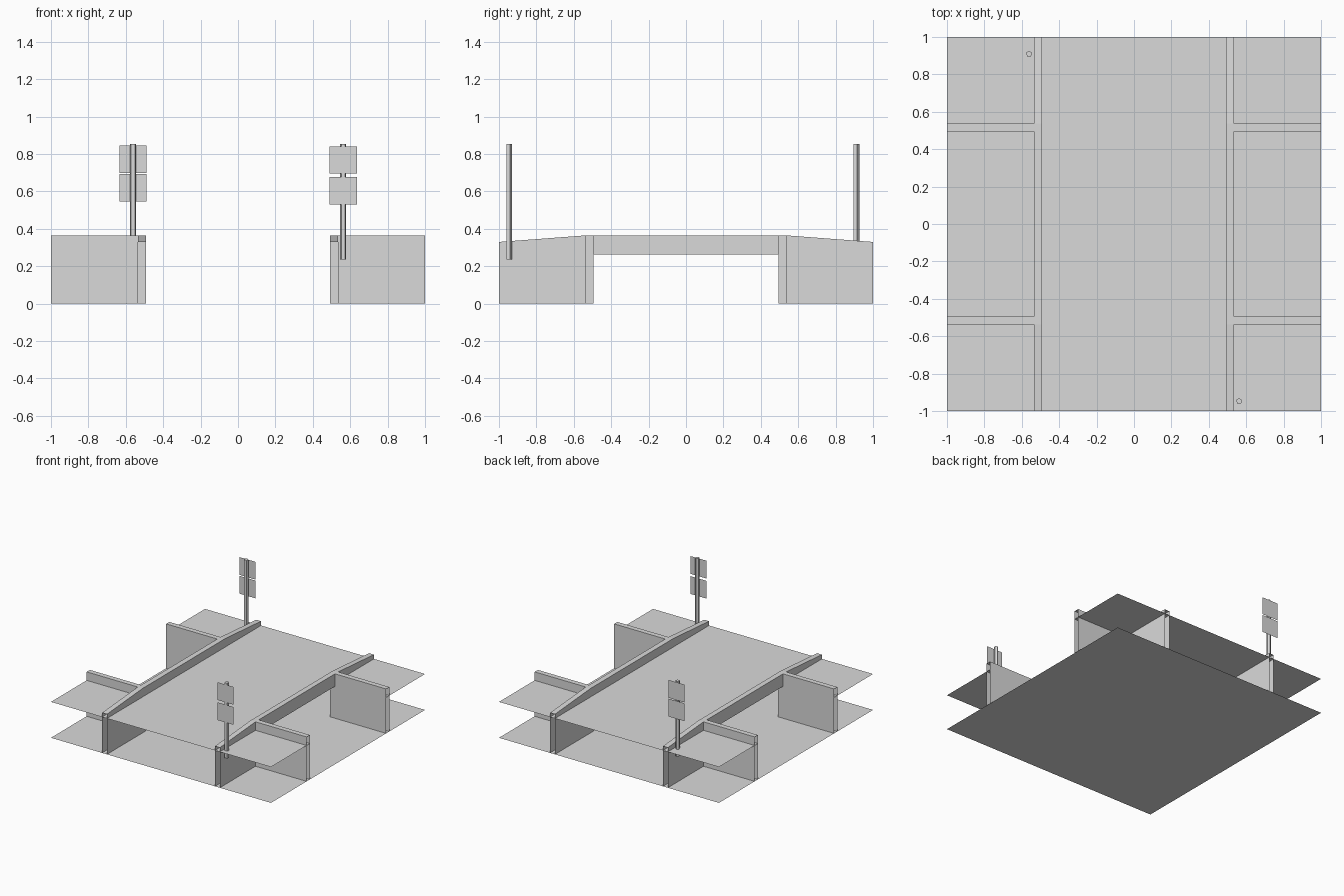
import bpy, bmesh
from mathutils import Matrix

if "Cube" in bpy.data.objects:
    bpy.data.objects.remove(bpy.data.objects["Cube"])

# Single plain grey
grey = bpy.data.materials.new("concrete_grey")
grey.use_nodes = True
colour = (0.7, 0.7, 0.7, 1)
grey.diffuse_color = colour
grey.node_tree.nodes["Principled BSDF"].inputs["Base Color"].default_value = colour

ROAD_Z = 0.295              # road and bank level
IN, OUT = 0.491, 0.535      # road side and outer side of the parapets
CANAL, BANK = 0.495, 0.537  # canal side and bank side of the canal walls
TOP, END_TOP = 0.365, 0.33
BEAM_Z = 0.262              # underside of the span


def finish(name, bm):
    mesh = bpy.data.meshes.new(name)
    bm.to_mesh(mesh)
    bm.free()
    mesh.materials.append(grey)
    obj = bpy.data.objects.new(name, mesh)
    bpy.context.collection.objects.link(obj)


def sheet(name, x0, x1, y0, y1, z):
    bm = bmesh.new()
    bm.faces.new([bm.verts.new(p) for p in
                  ((x0, y0, z), (x1, y0, z), (x1, y1, z), (x0, y1, z))])
    finish(name, bm)


def extruded_shell(name, profile, x0, x1, cuts, is_open):
    """Extrude a (y, z) profile along x, cut it, drop the faces chosen by is_open."""
    bm = bmesh.new()
    face = bm.faces.new([bm.verts.new((x0, y, z)) for y, z in profile])
    result = bmesh.ops.extrude_face_region(bm, geom=[face], use_keep_orig=True)
    moved = [v for v in result["geom"] if isinstance(v, bmesh.types.BMVert)]
    bmesh.ops.translate(bm, verts=moved, vec=(x1 - x0, 0, 0))
    bmesh.ops.recalc_face_normals(bm, faces=bm.faces)
    for point, normal in cuts:
        bmesh.ops.bisect_plane(bm, geom=bm.verts[:] + bm.edges[:] + bm.faces[:],
                               dist=0.0001, plane_co=point, plane_no=normal)
    gone = [f for f in bm.faces if is_open(f.calc_center_median())]
    bmesh.ops.delete(bm, geom=gone, context="FACES")
    finish(name, bm)


# Water below, road across the middle
sheet("water", -1, 1, -1, 1, 0)
sheet("road", -IN, IN, -1, 1, ROAD_Z)

# Parapet outline: sloping ends, level span, opening under the bridge
half = [(CANAL, BEAM_Z), (CANAL, 0), (1, 0), (1, END_TOP), (BANK, TOP)]
parapet = half + [(-y, z) for y, z in reversed(half)]
parapet_cuts = [((0, y, 0), (0, 1, 0)) for y in (-BANK, -CANAL, CANAL, BANK)]


def parapet_open(c):
    """Ends, foot, hidden abutment and the mouth of each hollow junction."""
    y = abs(c.y)
    junction = CANAL < y < BANK and abs(c.x) > OUT - 0.001
    abutment = abs(y - CANAL) < 0.001 and c.z < BEAM_Z
    return y > 0.999 or c.z < 0.001 or junction or abutment


def canal_wall_open(c):
    """Both ends and foot; inside the parapet only the canal face remains."""
    x = abs(c.x)
    inside = x < OUT and abs(c.y) > CANAL + 0.001
    return x > 0.999 or x < IN + 0.001 or c.z < 0.001 or inside


for side, sx in (("left", 1), ("right", -1)):
    extruded_shell(side + "_parapet", parapet, sx * IN, sx * OUT,
                   parapet_cuts, parapet_open)
    for end, sy in (("front", -1), ("back", 1)):
        # Hollow canal wall, and the bank behind it
        wall = [(sy * y, z) for y, z in
                ((CANAL, 0), (CANAL, TOP), (BANK, TOP), (BANK, 0))]
        extruded_shell(f"{end}_{side}_canal_wall", wall, sx * IN, sx,
                       [((sx * OUT, 0, 0), (1, 0, 0))], canal_wall_open)
        xs = sorted((sx * IN, sx))
        ys = sorted((sy * CANAL, sy))
        sheet(f"{end}_{side}_bank", *xs, *ys, ROAD_Z)


def sign_post(name, x, y, facing, centres):
    radius, low, high = 0.0168, 0.235, 0.853
    bm = bmesh.new()
    bmesh.ops.create_cone(bm, cap_ends=True, segments=5, radius1=radius,
                          radius2=radius, depth=high - low,
                          matrix=Matrix.Translation((x, y, (low + high) / 2)))
    finish(name + "_post", bm)
    # Thin square sheets on the outward side of the post
    for label, z in zip(("upper", "lower"), centres):
        bm = bmesh.new()
        place = Matrix.Translation((x, y + facing * 0.017, z))
        turn = Matrix.Rotation(-facing * 1.5708, 4, "X")
        bmesh.ops.create_grid(bm, x_segments=1, y_segments=1, size=0.073,
                              matrix=place @ turn)
        finish(f"{name}_{label}_plate", bm)


sign_post("front_sign", 0.562, -0.947, -1, (0.768, 0.603))
sign_post("back_sign", -0.561, 0.91, 1, (0.773, 0.619))
